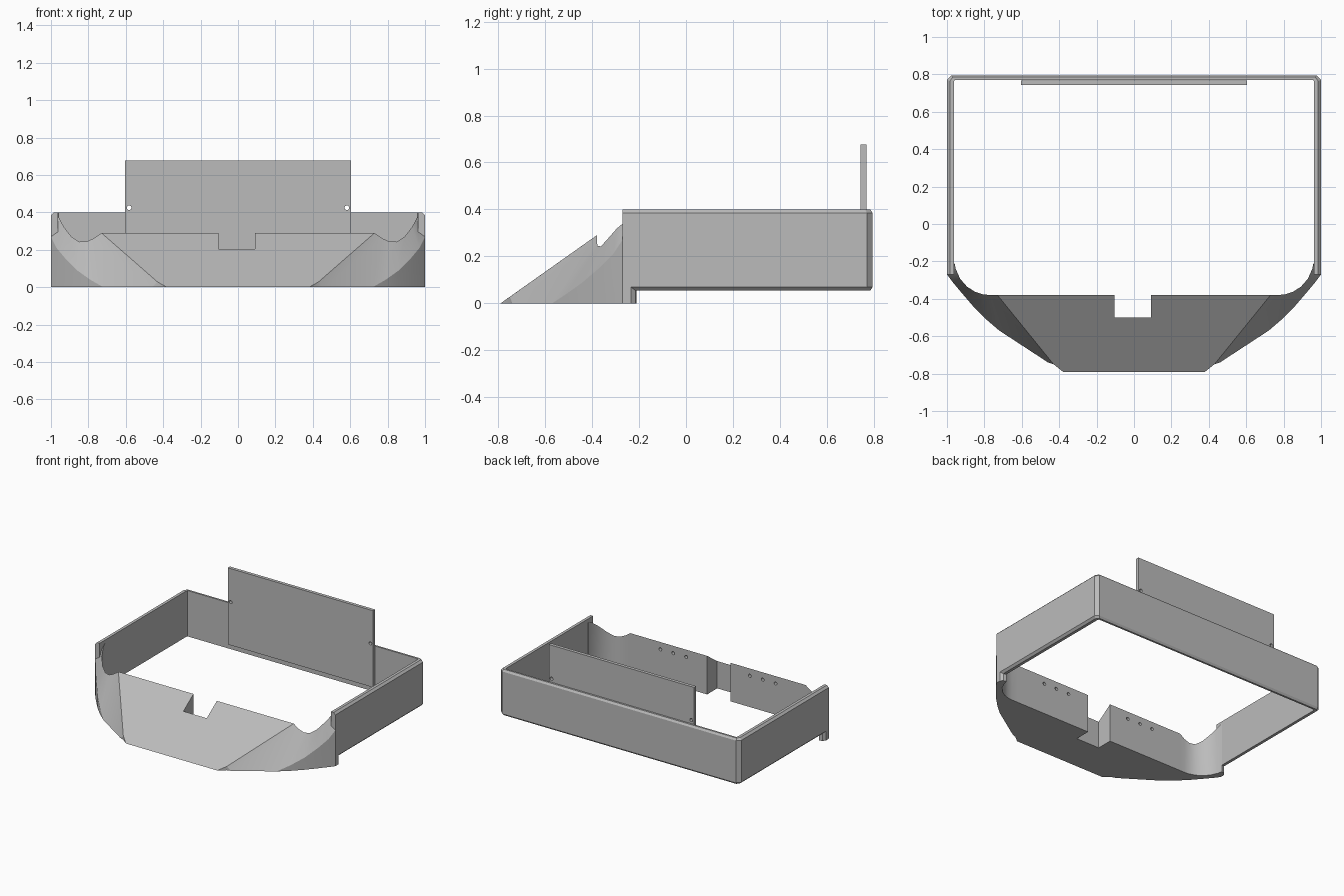
import bpy, bmesh
from math import sin, cos, radians, pi
from mathutils import Matrix, Vector

if "Cube" in bpy.data.objects:
    bpy.data.objects.remove(bpy.data.objects["Cube"])

grey = bpy.data.materials.new("plain grey")
grey.use_nodes = True
grey.diffuse_color = (0.5, 0.5, 0.5, 1)
grey.node_tree.nodes["Principled BSDF"].inputs["Base Color"].default_value = (0.5, 0.5, 0.5, 1)


def make_object(name, bm):
    bmesh.ops.recalc_face_normals(bm, faces=bm.faces[:])
    mesh = bpy.data.meshes.new(name)
    bm.to_mesh(mesh)
    bm.free()
    mesh.materials.append(grey)
    obj = bpy.data.objects.new(name, mesh)
    bpy.context.collection.objects.link(obj)
    return obj


def add_box(bm, lo, hi):
    lo, hi = Vector(lo), Vector(hi)
    matrix = Matrix.Translation((lo + hi) / 2) @ Matrix.Diagonal((*(hi - lo), 1))
    bmesh.ops.create_cube(bm, size=1, matrix=matrix)


def add_drill(bm, x, y, z, depth):
    matrix = Matrix.Translation((x, y, z)) @ Matrix.Rotation(pi / 2, 4, "X")
    bmesh.ops.create_cone(bm, cap_ends=True, segments=16, radius1=0.012,
                          radius2=0.012, depth=depth, matrix=matrix)


def activate(obj):
    bpy.ops.object.select_all(action="DESELECT")
    obj.select_set(True)
    bpy.context.view_layer.objects.active = obj


def cut(obj, cutter_bm):
    cutter = make_object("cutter", cutter_bm)
    cutter.hide_render = True
    mod = obj.modifiers.new("cut", "BOOLEAN")
    mod.operation = "DIFFERENCE"
    mod.solver = "EXACT"
    mod.object = cutter
    activate(obj)
    for m in obj.modifiers[:]:
        bpy.ops.object.modifier_apply(modifier=m.name)
    bpy.data.objects.remove(cutter)


# Three-sided wall: chamfered section swept round the back (inset, height)
section = [(0, 0.07), (0, 0.385), (0.015, 0.4), (0.037, 0.4), (0.037, 0.055), (0.015, 0.055)]
bm = bmesh.new()
rings = []


def path_points(d):
    back = 0.795 - d * 0.65
    half = [(1 - d, -0.27), (1 - d, 0.77 - 0.414 * d), (0.975 - 0.414 * d, back)]
    return half + [(-x, y) for x, y in reversed(half)]


for i in range(6):
    rings.append([bm.verts.new((*path_points(d)[i], z)) for d, z in section])
for a, b in zip(rings, rings[1:]):
    for j in range(len(section)):
        k = (j + 1) % len(section)
        bm.faces.new((a[j], a[k], b[k], b[j]))
bm.faces.new(rings[0])
bm.faces.new(rings[-1])
make_object("surround_wall", bm)


# Sloping front: stations of outer edge (x, y, z) and inner edge (x, y, z)
def arc(t, z):
    t = radians(t)
    return (0.77 + 0.19 * sin(t), -0.19 - 0.19 * cos(t), z)


crest = (0.73, -0.38, 0.29)
stations = [
    ((0, -0.79, 0), (0, -0.38, 0.29)),
    ((0.38, -0.79, 0), (0.38, -0.38, 0.29)),
    ((0.43, -0.75, 0.028), crest),
    ((0.46, -0.74, 0), crest),
    ((0.72, -0.57, 0), arc(0, 0.262)),
    ((0.79, -0.51, 0.04), arc(12, 0.244)),
    ((0.86, -0.44, 0.09), arc(25, 0.243)),
    ((0.92, -0.37, 0.15), arc(40, 0.272)),
    ((0.97, -0.31, 0.21), arc(57, 0.32)),
    ((1, -0.27, 0.27), arc(75, 0.365)),
    ((1, -0.235, 0.3), arc(84, 0.38)),
    ((0.985, -0.215, 0.3), arc(84, 0.38)),
]
bm = bmesh.new()
shared = {}


def vert(p):
    key = tuple(round(c, 4) for c in p)
    if key not in shared:
        shared[key] = bm.verts.new(p)
    return shared[key]


def face(points):
    verts = list(dict.fromkeys(vert(p) for p in points))
    if len(verts) > 2:
        bm.faces.new(verts)


def loop(station):
    o, i = station
    return [(o[0], o[1], 0), o, i, (i[0], i[1], 0)]


for s, t in zip(stations, stations[1:]):
    a, b = loop(s), loop(t)
    for j in range(4):
        k = (j + 1) % 4
        face((a[j], a[k], b[k], b[j]))
face(loop(stations[-1]))
front = make_object("sloping_front", bm)
mirror = front.modifiers.new("mirror", "MIRROR")
mirror.use_mirror_merge = True

# Centre notch and rows of small blind holes in its back
bm = bmesh.new()
add_box(bm, (-0.105, -0.5, -0.1), (0.09, -0.3, 0.5))
for side in (-1, 1):
    for x in (0.265, 0.373, 0.48):
        add_drill(bm, side * x, -0.39, 0.235, 0.08)
cut(front, bm)
activate(front)
bpy.ops.object.shade_smooth_by_angle(angle=radians(25))

# Upright panel with a hole at each end
bm = bmesh.new()
add_box(bm, (-0.605, 0.743, 0.1), (0.605, 0.768, 0.677))
panel = make_object("back_panel", bm)
bm = bmesh.new()
for side in (-1, 1):
    add_drill(bm, side * 0.582, 0.755, 0.425, 0.1)
cut(panel, bm)
